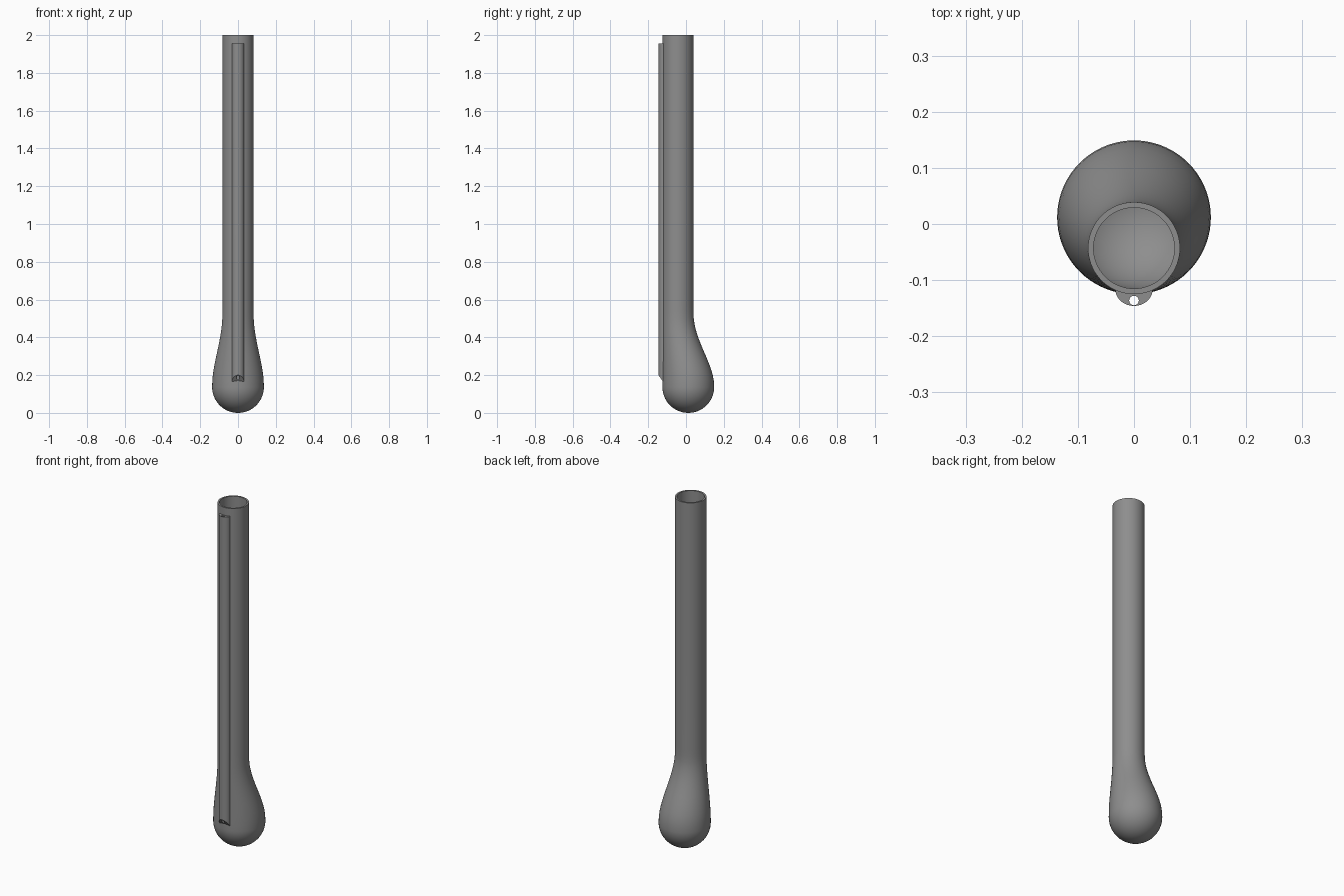
import bpy, bmesh
from math import sin, cos, pi, atan2

if "Cube" in bpy.data.objects:
    bpy.data.objects.remove(bpy.data.objects["Cube"])

FRONT = -0.125     # every tube section touches this plane at the front
WALL = 0.01
BULB_R = 0.137

dark = bpy.data.materials.new("dark_grey")
dark.diffuse_color = (.27, .27, .27, 1)
dark.use_nodes = True
dark.node_tree.nodes["Principled BSDF"].inputs["Base Color"].default_value = dark.diffuse_color


def make_object(name, rings, closed=False, caps=False):
    """Skin a list of equally long point rings into a mesh object."""
    bm = bmesh.new()
    loops = [[bm.verts.new(p) for p in ring] for ring in rings]
    n = len(loops[0])
    pairs = list(zip(loops, loops[1:]))
    if closed:
        pairs.append((loops[-1], loops[0]))
    for a, b in pairs:
        for i in range(n):
            j = (i + 1) % n
            bm.faces.new((a[i], a[j], b[j], b[i]))
    if caps:
        bm.faces.new(loops[0])
        bm.faces.new(loops[-1])
    bmesh.ops.recalc_face_normals(bm, faces=bm.faces)
    mesh = bpy.data.meshes.new(name)
    bm.to_mesh(mesh)
    bm.free()
    mesh.materials.append(dark)
    ob = bpy.data.objects.new(name, mesh)
    bpy.context.collection.objects.link(ob)
    bpy.ops.object.select_all(action='DESELECT')
    ob.select_set(True)
    bpy.context.view_layer.objects.active = ob
    bpy.ops.object.shade_smooth_by_angle(angle=0.6)
    return ob


def circle(cy, r, z, n=72):
    return [(r * cos(2 * pi * i / n), cy + r * sin(2 * pi * i / n), z) for i in range(n)]


# Hollow tube with an off-centre bulb: (height, outer radius)
profile = [(2.0, .082), (.57, .082), (.535, .0822), (.5, .083), (.47, .085),
           (.44, .0885), (.41, .093), (.38, .0985), (.35, .1045), (.32, .111),
           (.29, .1175), (.26, .1235), (.23, .129), (.2, .1333), (.17, .136)]
outer = [circle(FRONT + r, r, z) for z, r in profile]
inner = [circle(FRONT + r, r - WALL, z) for z, r in profile]
for k in range(17):
    a = pi / 2 * k / 16.4
    for rings, r in ((outer, BULB_R), (inner, BULB_R - WALL)):
        rings.append(circle(FRONT + BULB_R, r * cos(a), BULB_R - r * sin(a)))
make_object("tube_body", outer[::-1] + inner, caps=True)

# Side channel on the front: rounded rib with a bore and a slanted lower end
BACK, HALF_W, DEPTH, BORE_Y, BORE_R, TOP = -.117, .033, .029, -.1365, .0085, 1.955
outline = [(HALF_W * cos(pi * i / 32), BACK - DEPTH * sin(pi * i / 32)) for i in range(33)]
outline += [(-HALF_W + 2 * HALF_W * i / 12, BACK) for i in range(1, 12)]
bore = []
for x, y in outline:
    a = atan2(y - BORE_Y, x)
    bore.append((BORE_R * cos(a), BORE_Y + BORE_R * sin(a)))


def low(y):
    return .17 + (FRONT - y) * 1.43


make_object("side_channel", [
    [(x, y, TOP) for x, y in outline],
    [(x, y, low(y)) for x, y in outline],
    [(x, y, low(y)) for x, y in bore],
    [(x, y, TOP) for x, y in bore]], closed=True)
